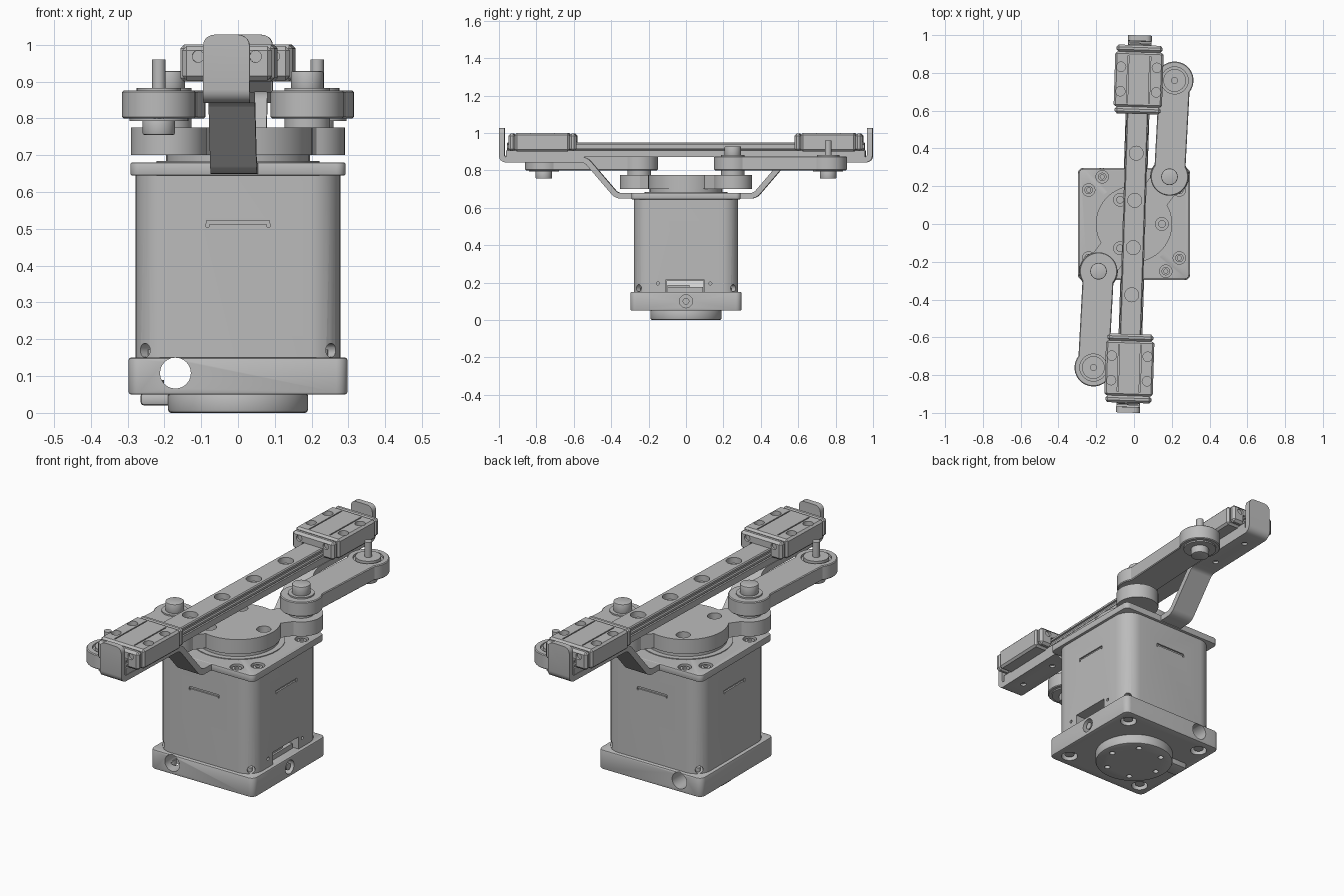
import bpy, bmesh, math
from mathutils import Matrix, Vector

if "Cube" in bpy.data.objects:
    bpy.data.objects.remove(bpy.data.objects["Cube"])


def material(name, rgb):
    m = bpy.data.materials.new(name)
    m.use_nodes = True
    m.diffuse_color = (*rgb, 1)
    m.node_tree.nodes["Principled BSDF"].inputs["Base Color"].default_value = (*rgb, 1)
    return m


GREY = material("machined grey", (0.5, 0.5, 0.5))
WHITE = material("connector white", (0.95, 0.95, 0.95))
RAIL_TURN = Matrix.Rotation(-0.032, 4, 'Z')


def finish(bm, name, mat=GREY):
    bmesh.ops.recalc_face_normals(bm, faces=bm.faces)
    me = bpy.data.meshes.new(name)
    bm.to_mesh(me)
    bm.free()
    ob = bpy.data.objects.new(name, me)
    bpy.context.collection.objects.link(ob)
    me.materials.append(mat)
    return ob


def select(ob):
    bpy.ops.object.select_all(action='DESELECT')
    ob.select_set(True)
    bpy.context.view_layer.objects.active = ob


def modify(ob, kind, **settings):
    mod = ob.modifiers.new(kind.lower(), kind)
    for key, value in settings.items():
        setattr(mod, key, value)
    select(ob)
    bpy.ops.object.modifier_apply(modifier=mod.name)


def bevel(ob, width, segments=2):
    modify(ob, 'BEVEL', width=width, segments=segments, limit_method='ANGLE', angle_limit=1.0)


def combine(ob, other, operation):
    modify(ob, 'BOOLEAN', object=other, operation=operation, solver='EXACT')
    bpy.data.objects.remove(other)


def arc(x, y, r, a0, a1, n):
    return [(x + r * math.cos(a0 + (a1 - a0) * i / n), y + r * math.sin(a0 + (a1 - a0) * i / n))
            for i in range(n + 1)]


def circle(x, y, r, n=40):
    return arc(x, y, r, 0, math.tau, n)[:-1]


def rounded_rect(half, r, n=6):
    pts, c = [], half - r
    for k, (sx, sy) in enumerate(((1, 1), (-1, 1), (-1, -1), (1, -1))):
        a = k * math.pi / 2
        pts += arc(sx * c, sy * c, r, a, a + math.pi / 2, n)
    return pts


def arm_outline(a, b, r, waist):
    """Two round ends joined by a slightly narrower bar."""
    a, b = Vector(a), Vector(b)
    d = b - a
    t = math.atan2(d.y, d.x)
    k = math.asin(waist / r)
    return arc(a.x, a.y, r, t + k, t + math.tau - k, 28) + \
        arc(b.x, b.y, r, t + k - math.pi, t + math.pi - k, 28)


def prism(name, outline, z0, z1, mat=GREY):
    bm = bmesh.new()
    face = bm.faces.new([bm.verts.new((x, y, z0)) for x, y in outline])
    up = bmesh.ops.extrude_face_region(bm, geom=[face])["geom"]
    bmesh.ops.translate(bm, vec=(0, 0, z1 - z0), verts=[v for v in up if isinstance(v, bmesh.types.BMVert)])
    return finish(bm, name, mat)


def cylinder(name, x, y, r, z0, z1):
    return prism(name, circle(x, y, r), z0, z1)


def box(name, lo, hi, mat=GREY):
    return prism(name, [(lo[0], lo[1]), (hi[0], lo[1]), (hi[0], hi[1]), (lo[0], hi[1])], lo[2], hi[2], mat)


def drill(ob, points, r, depth, axis=(0, 0, 1)):
    """Round holes centred on each point, depth to either side along the axis."""
    bm = bmesh.new()
    turn = Vector(axis).to_track_quat('Z', 'Y').to_matrix().to_4x4()
    for p in points:
        bmesh.ops.create_cone(bm, cap_ends=True, segments=24, radius1=r, radius2=r,
                              depth=depth * 2, matrix=Matrix.Translation(p) @ turn)
    combine(ob, finish(bm, "drill"), 'DIFFERENCE')


def carve(ob, lo, hi, turn=Matrix()):
    cutter = box("cutter", lo, hi)
    cutter.data.transform(turn)
    combine(ob, cutter, 'DIFFERENCE')


QUARTERS = [Matrix.Rotation(k * math.pi / 2, 4, 'Z') for k in range(4)]
CORNERS = [(x, y) for x in (-1, 1) for y in (-1, 1)]

# Base plate with cross holes, bottom counterbores and mounting disc
base = prism("base_plate", rounded_rect(0.297, 0.03), 0.05, 0.15)
bevel(base, 0.006)
drill(base, [(-0.17, 0, 0.108)], 0.042, 0.4, (0, 1, 0))
drill(base, [(0.3, 0, 0.1)], 0.035, 0.06, (1, 0, 0))
drill(base, [(x * 0.225, y * 0.225, 0.05) for x, y in CORNERS], 0.04, 0.035)
for x, y in CORNERS:
    cylinder("base_screw", x * 0.225, y * 0.225, 0.024, 0.06, 0.09)
pin = prism("side_pin", circle(0, 0, 0.018), 0.25, 0.29)
pin.data.transform(Matrix.Translation((0, 0, 0.1)) @ Matrix.Rotation(math.pi / 2, 4, 'Y'))
disc = cylinder("mounting_disc", 0, 0, 0.19, 0, 0.055)
bevel(disc, 0.008)
drill(disc, [(x, y, 0) for x, y in circle(0, 0, 0.14, 6)], 0.014, 0.025)
bevel(box("index_tab", (-0.265, 0, 0.02), (-0.1, 0.09, 0.055)), 0.01)

# Motor housing with side slots, corner screws and a connector pocket
motor = prism("motor_housing", rounded_rect(0.278, 0.085, 8), 0.15, 0.65)
for q in QUARTERS:
    carve(motor, (0.27, -0.085, 0.512), (0.3, 0.085, 0.523), q)
    for y in (-0.083, 0.083):
        carve(motor, (0.27, y - 0.004, 0.505), (0.3, y + 0.004, 0.515), q)
for x, y in CORNERS:
    drill(motor, [(x * 0.25, y * 0.25, 0.17)], 0.019, 0.05, (x, y, 0))
    cylinder("corner_screw", x * 0.232, y * 0.232, 0.012, 0.15, 0.172)
carve(motor, (0.18, -0.11, 0.14), (0.3, 0.1, 0.213))
drill(motor, [(0.278, y, 0.195) for y in (-0.15, 0.13)], 0.008, 0.02, (1, 0, 0))
box("connector", (0.17, -0.105, 0.15), (0.22, 0.095, 0.212), WHITE)
box("connector_lip", (0.2, -0.1, 0.15), (0.25, 0.09, 0.175))
box("connector_latch", (0.22, -0.1, 0.175), (0.24, 0.02, 0.187))

# Top flange with paired screws at each corner
flange = prism("top_flange", rounded_rect(0.292, 0.025), 0.645, 0.68)
bevel(flange, 0.004)
spots = [(x * px, y * py) for x, y in CORNERS for px, py in ((0.24, 0.18), (0.168, 0.25))]
drill(flange, [(x, y, 0.68) for x, y in spots], 0.033, 0.022)
for x, y in spots:
    screw = cylinder("flange_screw", x, y, 0.022, 0.655, 0.674)
    drill(screw, [(x, y, 0.674)], 0.011, 0.01)
cylinder("pilot_ring", 0, 0, 0.222, 0.675, 0.684)
cylinder("pilot", 0, 0, 0.195, 0.68, 0.705)

# Rotor: a disc with two ears
JOINT, TIP = Vector((0.188, 0.25)), Vector((0.215, 0.76))
rotor = cylinder("rotor", 0, 0, 0.202, 0.70, 0.775)
combine(rotor, prism("ears", arm_outline(-JOINT, JOINT, 0.103, 0.08), 0.70, 0.775), 'UNION')
bolts = circle(0, 0, 0.148, 3)
drill(rotor, [(x, y, 0.775) for x, y in bolts], 0.034, 0.04)
for x, y in bolts:
    cylinder("rotor_bolt", x, y, 0.02, 0.72, 0.75)

# Links and their pins, one on each side
for s in (1, -1):
    j, t = JOINT * s, TIP * s
    link = prism("link", arm_outline(j, t, 0.1, 0.082), 0.80, 0.875)
    bevel(link, 0.004, 1)
    drill(link, [(t.x, t.y, 0.875)], 0.072, 0.012)
    cylinder("joint_spacer", j.x, j.y, 0.062, 0.77, 0.805)
    cylinder("joint_collar", j.x, j.y, 0.062, 0.87, 0.882)
    bevel(cylinder("joint_pin", j.x, j.y, 0.044, 0.875, 0.928), 0.005)
    cylinder("tip_bearing", t.x, t.y, 0.06, 0.86, 0.882)
    cylinder("tip_washer", t.x, t.y, 0.08, 0.793, 0.803)
    bevel(cylinder("tip_nut", t.x, t.y, 0.044, 0.755, 0.80), 0.005)
    cylinder("tip_pin", t.x, t.y, 0.018, 0.86, 0.96)

# Guide rail on a carrier beam
rail_parts = [box("carrier_beam", (-0.06, -0.96, 0.872), (0.06, 0.96, 0.905))]
rail = box("guide_rail", (-0.056, -0.955, 0.905), (0.056, 0.955, 0.95))
bevel(rail, 0.005, 1)
for s in (1, -1):
    carve(rail, (s * 0.056 - 0.01, -1, 0.92), (s * 0.056 + 0.01, 1, 0.935))
drill(rail, [(0, -0.875 + 0.25 * i, 0.95) for i in range(8)], 0.037, 0.03)
rail_parts.append(rail)

# Bent end brackets: flange foot, slope, shelf and upright tab
PATH = [(0.25, 0.664), (0.37, 0.664), (0.535, 0.857), (0.984, 0.857), (0.984, 1.027)]
for s in (1, -1):
    bm = bmesh.new()
    rows = [[bm.verts.new((x, s * y, z)) for x in (-0.063, 0.063)] for y, z in PATH]
    for a, b in zip(rows, rows[1:]):
        bm.faces.new((a[0], a[1], b[1], b[0]))
    bmesh.ops.bevel(bm, geom=rows[-1], offset=0.03, segments=5, profile=0.5, affect='VERTICES')
    strip = finish(bm, "end_bracket")
    modify(strip, 'BEVEL', width=0.022, segments=4, limit_method='ANGLE', angle_limit=0.4)
    modify(strip, 'SOLIDIFY', thickness=0.03, offset=0, use_even_offset=True)
    drill(strip, [(0, s * y, 0.845) for y in (0.65, 0.88)], 0.014, 0.008)
    rail_parts.append(strip)

    # Sliding carriage with end caps, top grooves and screw holes
    c = s * 0.765
    body = box("carriage", (-0.128, c - 0.145, 0.9), (0.128, c + 0.145, 1.0))
    bevel(body, 0.01, 1)
    for x in (-0.058, 0.058):
        carve(body, (x - 0.003, c - 0.125, 0.99), (x + 0.003, c + 0.125, 1.01))
    drill(body, [(x, c + y, 1.0) for x in (-0.095, 0.095) for y in (-0.065, 0.065)], 0.025, 0.03)
    rail_parts.append(body)
    for e in (1, -1):
        y0, y1 = sorted((c + e * 0.145, c + e * 0.182))
        cap = box("carriage_end_cap", (-0.122, y0, 0.903), (0.122, y1, 0.996))
        bevel(cap, 0.012, 1)
        carve(cap, (-0.062, y0 - 0.1, 0.89), (0.062, y1 + 0.1, 0.952))
        drill(cap, [(x, c + e * 0.182, 0.968) for x in (-0.078, 0.078)], 0.016, 0.012, (0, 1, 0))
        rail_parts.append(cap)
for ob in rail_parts:
    ob.data.transform(RAIL_TURN)

# Smooth the round walls, keep machined edges crisp
for ob in bpy.context.scene.objects:
    if ob.type == 'MESH' and ob.data.materials and ob.data.materials[0] in (GREY, WHITE):
        select(ob)
        bpy.ops.object.shade_smooth_by_angle(angle=math.radians(30))
